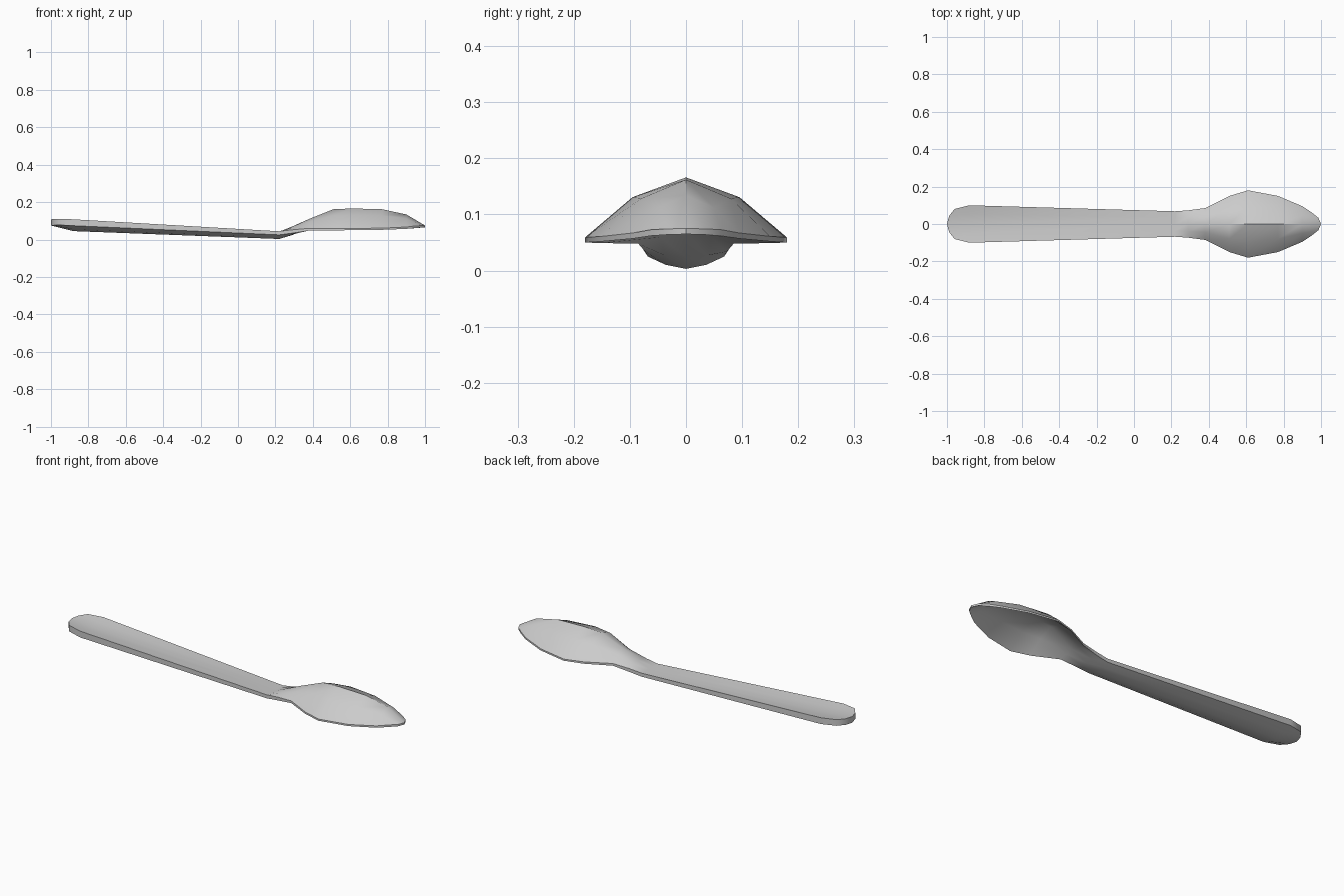
import bpy, bmesh, math

if "Cube" in bpy.data.objects:
    bpy.data.objects.remove(bpy.data.objects["Cube"])

# Stations along the spoon: x at centre, forward offset of the edge, half width,
# edge top z, edge bottom z, centre top z, centre bottom z
stations = [
    (-1.00, 0.04, 0.080, 0.111, 0.078, 0.108, 0.075),
    (-0.88, 0.00, 0.100, 0.108, 0.074, 0.094, 0.045),
    (0.22, 0.00, 0.068, 0.044, 0.025, 0.040, 0.003),
    (0.29, 0.00, 0.073, 0.052, 0.034, 0.070, 0.024),
    (0.38, 0.00, 0.085, 0.060, 0.048, 0.110, 0.065),
    (0.51, 0.00, 0.150, 0.059, 0.049, 0.162, 0.140),
    (0.61, 0.00, 0.180, 0.059, 0.050, 0.166, 0.151),
    (0.77, 0.00, 0.150, 0.061, 0.052, 0.162, 0.149),
    (0.90, 0.00, 0.095, 0.067, 0.057, 0.134, 0.122),
    (1.00, -0.05, 0.062, 0.073, 0.062, 0.075, 0.065),
]
# Cross-section: signed width fraction and how far it follows the centre height
profile = [(-1, 0.0), (-0.53, 0.67), (0, 1.0), (0.53, 0.67), (1, 0.0)]


def build_spoon(name):
    bm = bmesh.new()
    rings = []
    for x, off, w, et, eb, ct, cb in stations:
        top = [bm.verts.new((x + off * f * f, w * f, et + (ct - et) * k)) for f, k in profile]
        low = [bm.verts.new((x + off * f * f, w * f, eb + (cb - eb) * k)) for f, k in profile]
        rings.append(top + low[::-1])
    # Skin between neighbouring cross-sections
    for a, b in zip(rings, rings[1:]):
        n = len(a)
        for i in range(n):
            j = (i + 1) % n
            bm.faces.new((a[i], a[j], b[j], b[i]))
    # Rounded handle end and bowl tip
    for r in (rings[0], rings[-1]):
        n = len(r)
        for i in range(n // 2 - 1):
            bm.faces.new((r[i], r[i + 1], r[n - 2 - i], r[n - 1 - i]))
    bmesh.ops.recalc_face_normals(bm, faces=bm.faces)
    mesh = bpy.data.meshes.new(name)
    bm.to_mesh(mesh)
    bm.free()
    obj = bpy.data.objects.new(name, mesh)
    bpy.context.collection.objects.link(obj)
    bpy.context.view_layer.objects.active = obj
    obj.select_set(True)
    bpy.ops.object.shade_smooth_by_angle(angle=math.radians(42))
    return obj


# Spoon lying with its bowl face down
build_spoon("spoon")
